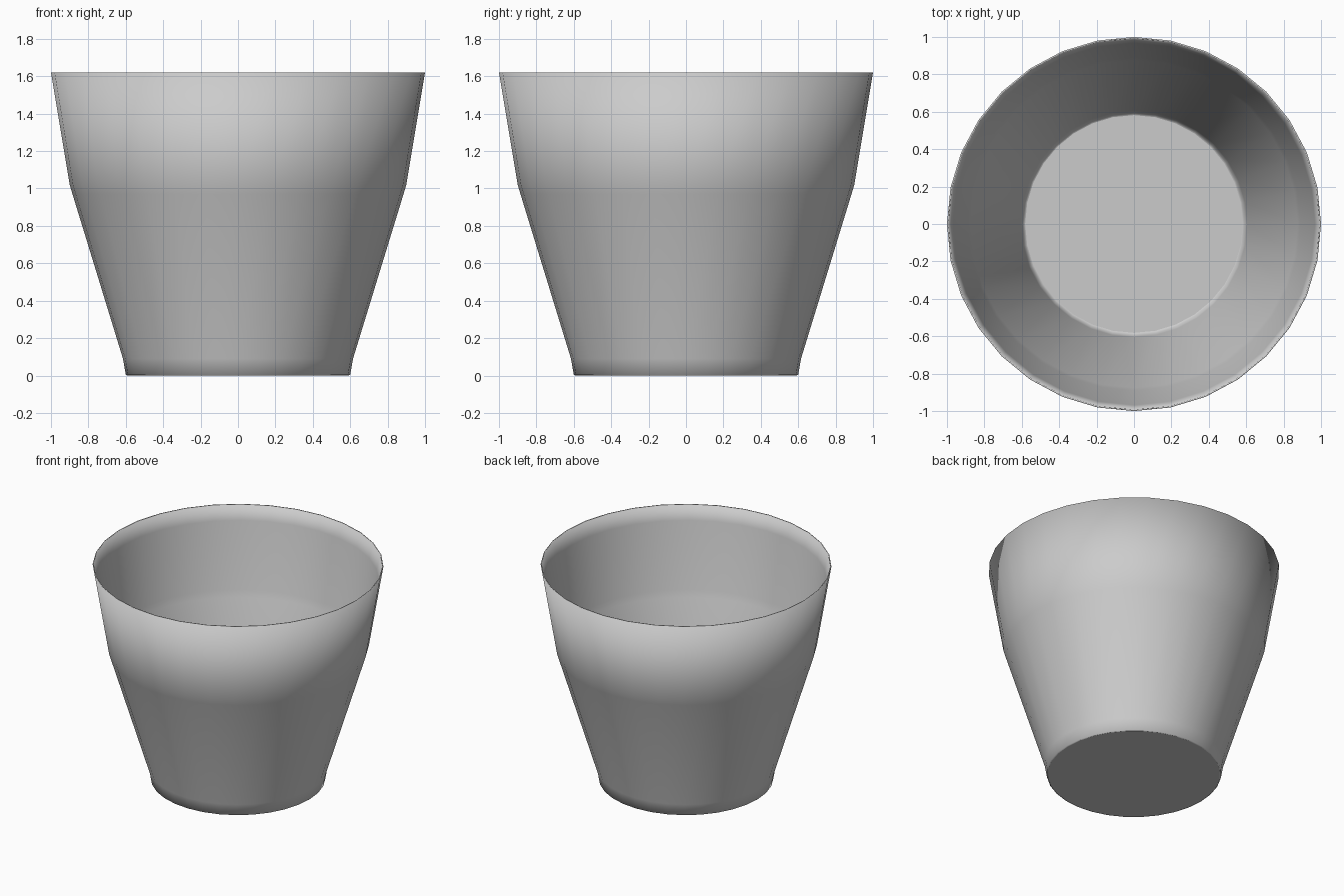
import bpy, bmesh
from math import cos, sin, tau

if "Cube" in bpy.data.objects:
    bpy.data.objects.remove(bpy.data.objects["Cube"])

SIDES = 32
# (radius, height): outside from base to rim, then inside down to the floor
PROFILE = [(0.592, 0.0), (0.60, 0.004), (0.615, 0.09), (0.885, 0.97), (0.90, 1.02),
           (1.0, 1.62), (0.992, 1.62), (0.968, 1.51), (0.89, 1.02), (0.875, 0.97),
           (0.605, 0.09), (0.592, 0.012), (0.582, 0.008)]


def lathe(name, profile, sides):
    bm = bmesh.new()
    rings = [[bm.verts.new((r * cos(tau * i / sides), r * sin(tau * i / sides), z))
              for i in range(sides)] for r, z in profile]
    for low, high in zip(rings, rings[1:]):
        for i in range(sides):
            j = (i + 1) % sides
            bm.faces.new((low[i], low[j], high[j], high[i]))
    # underside and inner floor
    bm.faces.new(rings[0][::-1])
    bm.faces.new(rings[-1])
    for f in bm.faces:
        f.smooth = len(f.verts) == 4
    mesh = bpy.data.meshes.new(name)
    bm.to_mesh(mesh)
    bm.free()
    obj = bpy.data.objects.new(name, mesh)
    bpy.context.collection.objects.link(obj)
    return obj


# thin-walled tapered pot
lathe("pot", PROFILE, SIDES)
